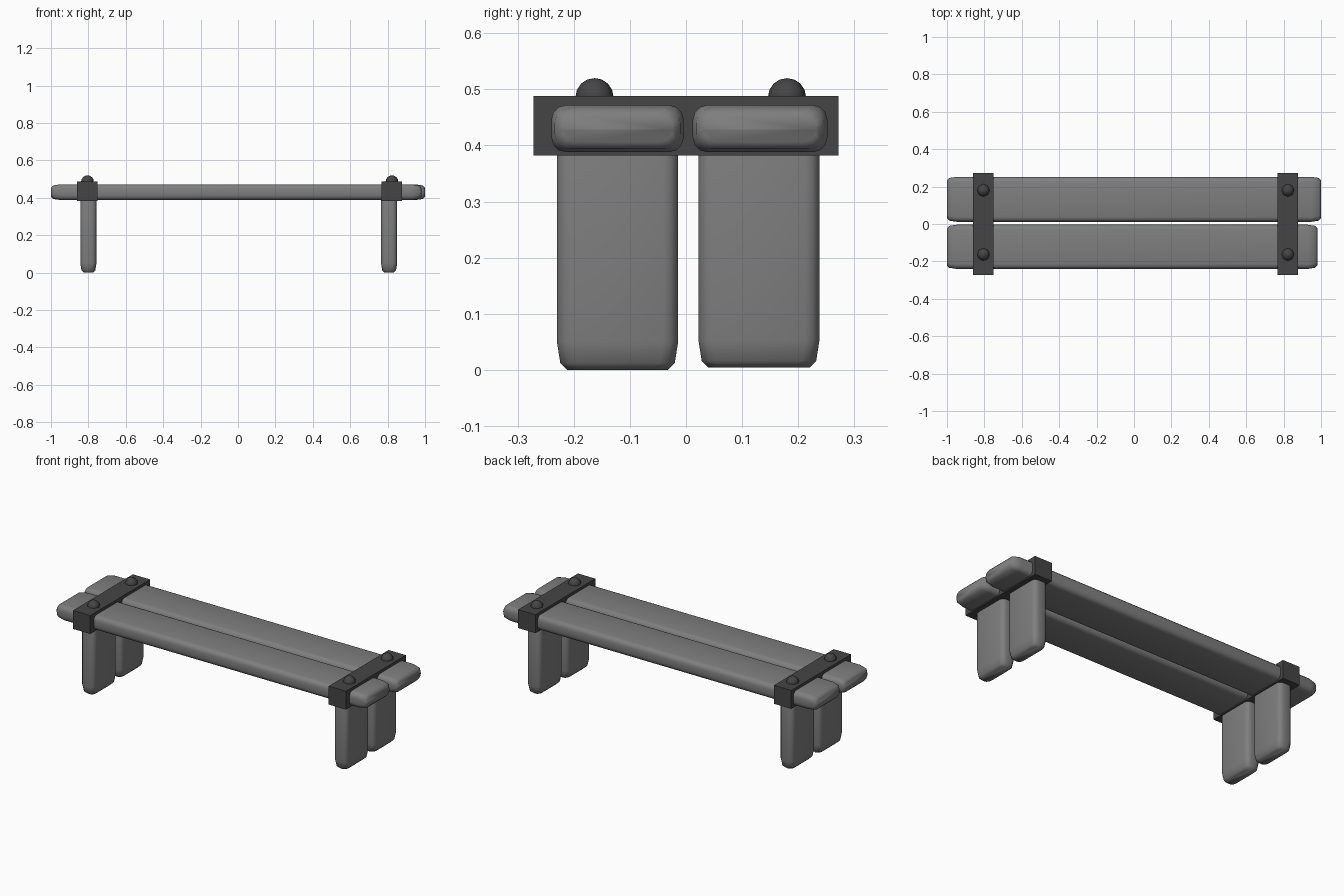
import bpy, bmesh, math
from mathutils import Vector

if "Cube" in bpy.data.objects:
    bpy.data.objects.remove(bpy.data.objects["Cube"], do_unlink=True)


def material(name, value):
    m = bpy.data.materials.new(name)
    m.use_nodes = True
    m.diffuse_color = (value, value, value, 1)
    m.node_tree.nodes["Principled BSDF"].inputs["Base Color"].default_value = m.diffuse_color
    return m


WOOD = material("grey wood", 0.21)
IRON = material("dark iron", 0.06)


def finish(bm, name, mat, smooth=None):
    bmesh.ops.recalc_face_normals(bm, faces=bm.faces)
    mesh = bpy.data.meshes.new(name)
    bm.to_mesh(mesh)
    bm.free()
    mesh.materials.append(mat)
    ob = bpy.data.objects.new(name, mesh)
    bpy.context.collection.objects.link(ob)
    if smooth:
        bpy.ops.object.select_all(action='DESELECT')
        ob.select_set(True)
        bpy.context.view_layer.objects.active = ob
        bpy.ops.object.shade_smooth_by_angle(angle=math.radians(smooth))
    return ob


def rounded_section(w, h, r, steps=3):
    """Outline of a rounded rectangle, corner by corner."""
    pts = []
    for i, (sx, sy) in enumerate(((1, 1), (-1, 1), (-1, -1), (1, -1))):
        for k in range(steps + 1):
            a = math.pi / 2 * (i + k / steps)
            pts.append((sx * (w / 2 - r) + r * math.cos(a),
                        sy * (h / 2 - r) + r * math.sin(a)))
    return pts


def worn_beam(name, lo, hi, axis):
    """Beam with rounded edges and softly worn ends, along the given axis."""
    lo, hi = Vector(lo), Vector(hi)
    mid, size = (lo + hi) / 2, hi - lo
    u, v = [i for i in range(3) if i != axis]
    worn = ((0, 0.018), (0.012, 0.006), (0.05, 0))
    stations = [(lo[axis] + d, s) for d, s in worn]
    stations += [(hi[axis] - d, s) for d, s in reversed(worn)]
    bm = bmesh.new()
    rings = []
    for pos, inset in stations:
        ring = []
        for a, b in rounded_section(size[u] - 2 * inset, size[v] - 2 * inset, 0.026):
            p = mid.copy()
            p[axis], p[u], p[v] = pos, mid[u] + a, mid[v] + b
            ring.append(bm.verts.new(p))
        rings.append(ring)
    for r0, r1 in zip(rings, rings[1:]):
        for i in range(len(r0)):
            j = (i + 1) % len(r0)
            bm.faces.new((r0[i], r0[j], r1[j], r1[i]))
    bm.faces.new(rings[0])
    bm.faces.new(rings[-1])
    return finish(bm, name, WOOD, 60)


# Seat planks
worn_beam("front_plank", (-1, -0.24, 0.388), (0.98, -0.004, 0.472), 0)
worn_beam("back_plank", (-1, 0.012, 0.388), (1, 0.252, 0.472), 0)

for side, x, leg_x in (("right", -0.805, -0.8), ("left", 0.823, 0.808)):
    # Legs
    for end, y0, y1, z0 in (("front", -0.23, -0.014, 0), ("back", 0.022, 0.238, 0.004)):
        worn_beam(f"{end}_{side}_leg", (leg_x - 0.043, y0, z0), (leg_x + 0.043, y1, 0.44), 2)

    # Iron clamp around the planks
    bm = bmesh.new()
    bmesh.ops.create_cube(bm, size=1)
    bmesh.ops.scale(bm, vec=(0.11, 0.544, 0.106), verts=bm.verts)
    bmesh.ops.translate(bm, vec=(x, 0, 0.435), verts=bm.verts)
    finish(bm, f"{side}_clamp", IRON)

    # Domed rivets
    for end, y in (("front", -0.163), ("back", 0.18)):
        bm = bmesh.new()
        bmesh.ops.create_uvsphere(bm, u_segments=8, v_segments=8, radius=0.034)
        bmesh.ops.translate(bm, vec=(x, y, 0.486), verts=bm.verts)
        finish(bm, f"{end}_{side}_rivet", IRON, 50)
